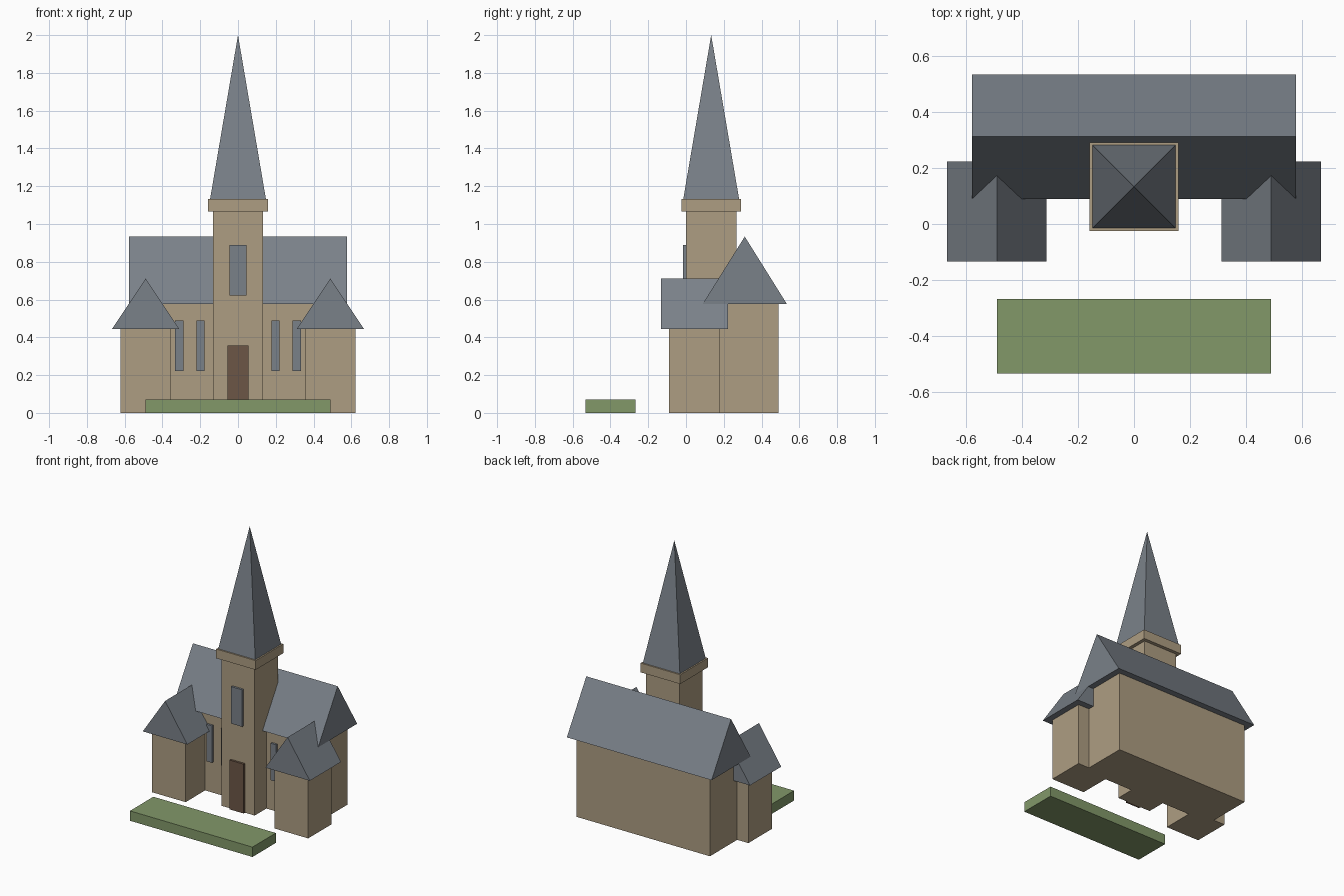
import bpy

if "Cube" in bpy.data.objects:
    bpy.data.objects.remove(bpy.data.objects["Cube"])

U = 2 / 45  # building module


def material(name, r, g, b):
    m = bpy.data.materials.new(name)
    lin = [((c / 255 + 0.055) / 1.055) ** 2.4 for c in (r, g, b)]
    m.diffuse_color = (*lin, 1)
    m.use_nodes = True
    m.node_tree.nodes["Principled BSDF"].inputs["Base Color"].default_value = m.diffuse_color
    return m


STONE = material("stone", 174, 157, 130)
SLATE = material("slate", 122, 129, 137)
WOOD = material("door wood", 108, 86, 70)
GRASS = material("grass", 130, 152, 105)


def make(name, verts, faces, mat):
    me = bpy.data.meshes.new(name)
    me.from_pydata([[c * U for c in v] for v in verts], [], faces)
    me.materials.append(mat)
    ob = bpy.data.objects.new(name, me)
    bpy.context.collection.objects.link(ob)
    return ob


def box(name, x, y, z, mat):
    """Box from (min, max) ranges given in modules."""
    verts = [(a, b, c) for c in z for a, b in
             ((x[0], y[0]), (x[1], y[0]), (x[1], y[1]), (x[0], y[1]))]
    faces = [(3, 2, 1, 0), (4, 5, 6, 7)]
    faces += [(i, (i + 1) % 4, (i + 1) % 4 + 4, i + 4) for i in range(4)]
    return make(name, verts, faces, mat)


def gable(name, cx, cy, half, length, z0, z1, along_x, mat):
    """Closed triangular roof prism, ridge along x or y."""
    verts = []
    for t in (-length, length):
        for s, z in ((-half, z0), (half, z0), (0, z1)):
            # mirrored s keeps the normals outward for both directions
            verts.append((cx + t, cy + s, z) if along_x else (cx - s, cy + t, z))
    faces = [(2, 1, 0), (3, 4, 5), (0, 1, 4, 3), (1, 2, 5, 4), (2, 0, 3, 5)]
    return make(name, verts, faces, mat)


# Main hall and its roof
box("hall_walls", (-12, 12), (3, 11), (0, 13), STONE)
gable("hall_roof", 0, 7, 5, 13, 13, 21, True, SLATE)

# Tower with cornice and spire
box("tower", (-3, 3), (0, 6), (0, 24), STONE)
box("tower_cornice", (-3.55, 3.55), (-0.55, 6.55), (24, 25.5), STONE)
h = 3.32
make("spire",
     [(-h, 3 - h, 25.5), (h, 3 - h, 25.5), (h, 3 + h, 25.5), (-h, 3 + h, 25.5), (0, 3, 45)],
     [(3, 2, 1, 0), (0, 1, 4), (1, 2, 4), (2, 3, 4), (3, 0, 4)], SLATE)

# Door and tower window
box("door", (-1.25, 1.25), (-0.35, 0.3), (0, 8), WOOD)
box("tower_window", (-1, 1), (-0.35, 0.3), (14, 20), SLATE)

# Side wings and hall windows, mirrored left and right
for side, s in (("left", -1), ("right", 1)):
    c = 11 * s
    box(f"{side}_wing", (c - 3, c + 3), (-2, 4), (0, 10), STONE)
    gable(f"{side}_wing_roof", c, 1, 4, 4, 10, 16, False, SLATE)
    for n, wx in (("inner", 4.47), ("outer", 7)):
        box(f"{side}_{n}_window", (s * wx - 0.48, s * wx + 0.48), (2.65, 3.3), (5, 11), SLATE)

# Lawn in front
box("lawn", (-11, 11), (-12, -6), (0, 1.6), GRASS)
